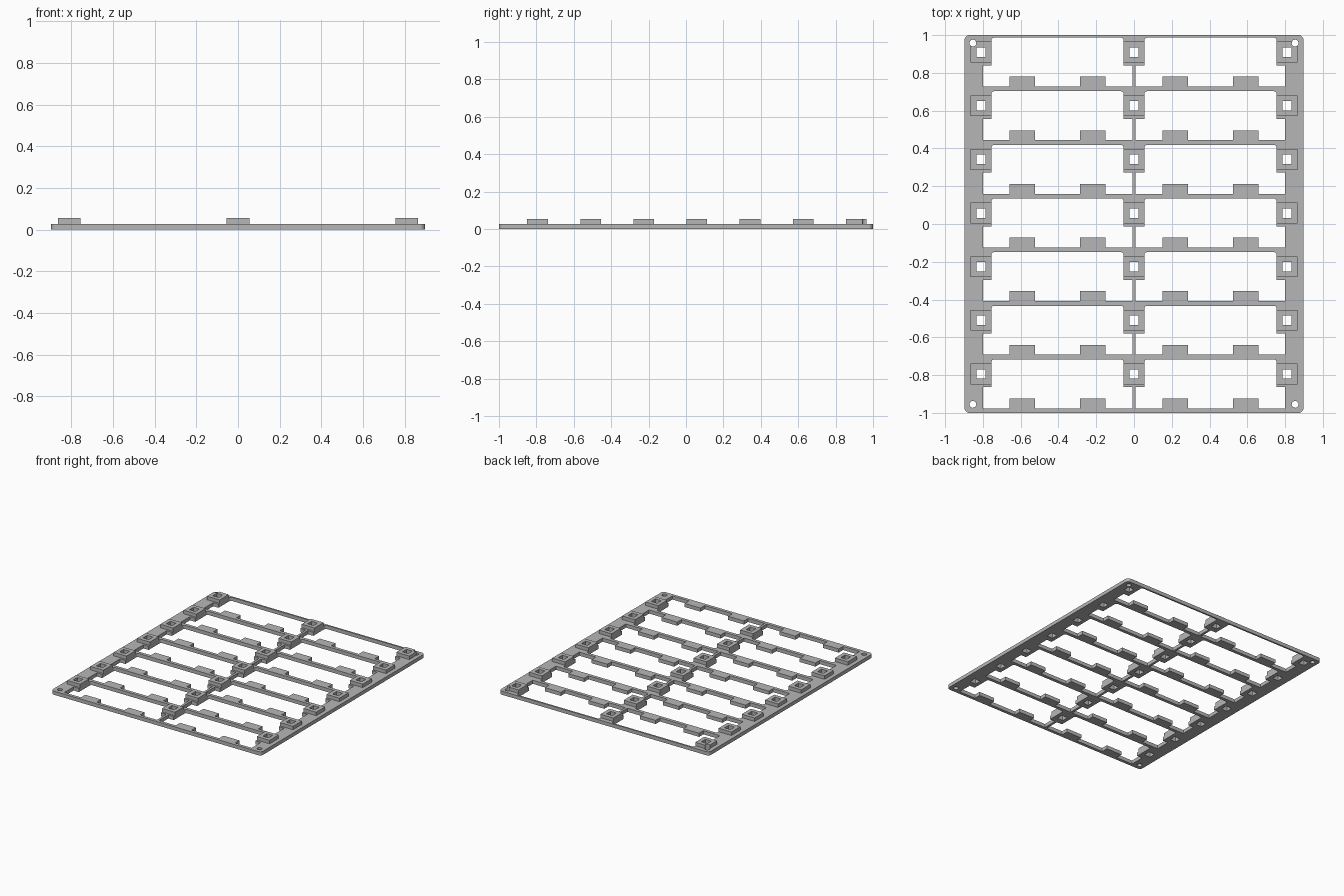
import bpy, bmesh
from math import cos, sin, pi

if "Cube" in bpy.data.objects:
    bpy.data.objects.remove(bpy.data.objects["Cube"], do_unlink=True)

ROWS = [0.91 - 0.284 * i for i in range(7)]
COLUMNS = (-0.81, 0, 0.81)
PLATE, TOP = 0.028, 0.055
BOLTS = [(x, y) for x in (-0.853, 0.853) for y in (-0.955, 0.958)]

grey = bpy.data.materials.new("light_grey")
grey.use_nodes = True
colour = (0.47, 0.47, 0.47, 1)
grey.diffuse_color = colour
grey.node_tree.nodes["Principled BSDF"].inputs["Base Color"].default_value = colour


def arc(x, y, r, start, sweep=pi / 2, steps=6):
    return [(x + r * cos(start + sweep * i / steps), y + r * sin(start + sweep * i / steps))
            for i in range(steps + 1)]


def square(x, y, h):
    return [(x - h, y - h), (x + h, y - h), (x + h, y + h), (x - h, y + h)]


def circle(x, y, r):
    return arc(x, y, r, 0, 2 * pi, 24)[:-1]


def extrude_outlines(name, outlines, low, high):
    """Fill nested outlines (inner ones become holes) and extrude to a solid."""
    curve = bpy.data.curves.new(name, 'CURVE')
    curve.dimensions, curve.fill_mode = '2D', 'BOTH'
    curve.extrude = (high - low) / 2
    for points in outlines:
        spline = curve.splines.new('POLY')
        spline.points.add(len(points) - 1)
        for p, (x, y) in zip(spline.points, points):
            p.co = (x, y, 0, 1)
        spline.use_cyclic_u = True
    temp = bpy.data.objects.new(name + "_outline", curve)
    bpy.context.collection.objects.link(temp)
    deps = bpy.context.evaluated_depsgraph_get()
    mesh = bpy.data.meshes.new_from_object(temp.evaluated_get(deps))
    bpy.data.objects.remove(temp, do_unlink=True)
    bm = bmesh.new()
    bm.from_mesh(mesh)
    bmesh.ops.remove_doubles(bm, verts=bm.verts, dist=1e-5)
    bmesh.ops.translate(bm, verts=bm.verts, vec=(0, 0, (low + high) / 2))
    bmesh.ops.recalc_face_normals(bm, faces=bm.faces)
    for f in bm.faces:
        f.smooth = False
    bm.to_mesh(mesh)
    bm.free()
    mesh.materials.clear()
    mesh.materials.append(grey)
    obj = bpy.data.objects.new(name, mesh)
    bpy.context.collection.objects.link(obj)
    return obj


def opening(c, side):
    """Bay outline: narrow between the pads, wide below, two tabs on the lower bar."""
    top, pad, bar, r = c + 0.077, c - 0.07, c - 0.182, 0.015
    tab = bar + 0.052
    pts = arc(0.74, top - r, r, pi / 2, -pi / 2)
    pts += [(0.755, pad), (0.8, pad), (0.8, bar)]
    for a, b in ((0.658, 0.523), (0.287, 0.152)):
        pts += [(a, bar), (a, tab), (b, tab), (b, bar)]
    pts += [(0.009, bar), (0.009, pad), (0.055, pad)]
    pts += arc(0.07, top - r, r, pi, -pi / 2)
    return [(side * x, y) for x, y in pts]


# Flat frame with bays, square sockets and bolt holes
rim = []
for i, (sx, sy) in enumerate(((1, 1), (-1, 1), (-1, -1), (1, -1))):
    rim += arc(sx * 0.872, sy * 0.975, 0.025, i * pi / 2)
sockets = [square(x, y, 0.025) for x in COLUMNS for y in ROWS]
outlines = [rim] + sockets + [circle(x, y, 0.018) for x, y in BOLTS]
outlines += [opening(c, side) for c in ROWS for side in (1, -1)]
extrude_outlines("frame", outlines, 0, PLATE)

# Raised socket collars
collars = [square(x, y, 0.055) for x in COLUMNS for y in ROWS]
blocks = extrude_outlines("socket_collars", collars + sockets, PLATE, TOP)

# Bolt clearance through the corner collars
cutter = extrude_outlines("bolt_cutter", [circle(x, y, 0.018) for x, y in BOLTS], -0.02, 0.1)
cutter.hide_render = True
cutter.hide_viewport = True
cut = blocks.modifiers.new("bolt_clearance", 'BOOLEAN')
cut.object, cut.operation, cut.solver = cutter, 'DIFFERENCE', 'EXACT'
